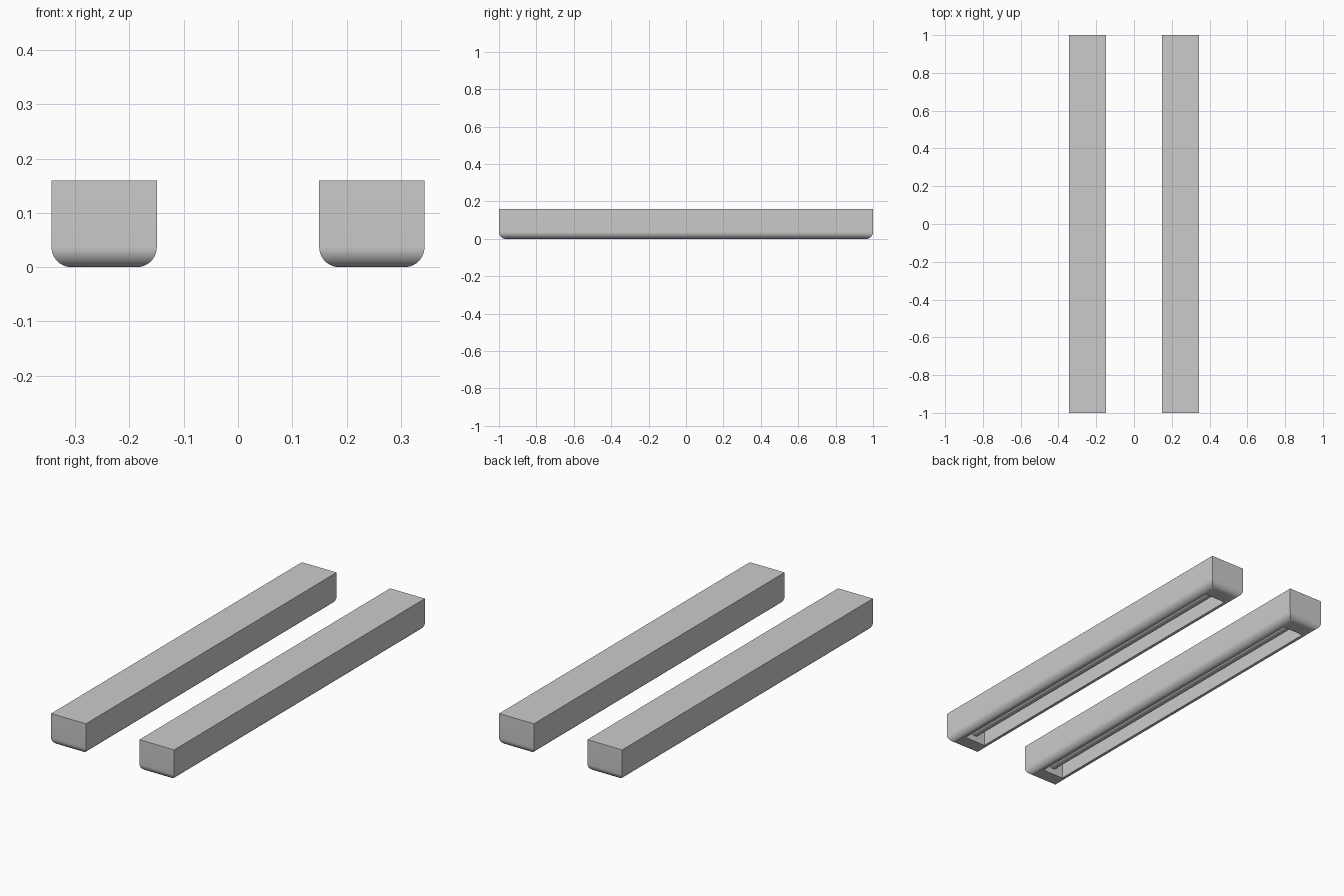
import bpy, bmesh, math

if "Cube" in bpy.data.objects:
    bpy.data.objects.remove(bpy.data.objects["Cube"])

X0, HALF_W, HALF_L, HEIGHT = 0.2465, 0.097, 1.0, 0.16
ROUND = 0.037                                # radius of the lower outer edges
RIM_X, RIM_Y, DEPTH = 0.038, 0.095, 0.12     # slot in the underside
TUBE_R, TUBE_Z = 0.027, 0.057                # tube lying in the slot
STEPS = 10


def finish(bm, name, side, z=0):
    mesh = bpy.data.meshes.new(name)
    bm.to_mesh(mesh)
    bm.free()
    ob = bpy.data.objects.new(name, mesh)
    ob.location = (side * X0, 0, z)
    bpy.context.collection.objects.link(ob)
    bpy.ops.object.select_all(action='DESELECT')
    ob.select_set(True)
    bpy.context.view_layer.objects.active = ob
    bpy.ops.object.shade_smooth_by_angle(angle=math.radians(30))
    return ob


def housing(name, side):
    # Section as (inset x, inset y, z): top, rounded lower edge, rim, slot
    section = [(0, 0, HEIGHT)]
    for i in range(STEPS + 1):
        a = math.pi / 2 * i / STEPS
        inset = ROUND * (1 - math.cos(a))
        section.append((inset, inset, ROUND * (1 - math.sin(a))))
    section += [(RIM_X, RIM_Y, 0), (RIM_X, RIM_Y, DEPTH)]

    bm = bmesh.new()
    rings = []
    for ix, iy, z in section:
        w, l = HALF_W - ix, HALF_L - iy
        rings.append([bm.verts.new((sx * w, sy * l, z))
                      for sx, sy in ((-1, -1), (1, -1), (1, 1), (-1, 1))])
    for a, b in zip(rings, rings[1:]):
        for i in range(4):
            j = (i + 1) % 4
            bm.faces.new((a[i], a[j], b[j], b[i]))
    bm.faces.new(rings[0])      # top
    bm.faces.new(rings[-1])     # slot ceiling
    bmesh.ops.recalc_face_normals(bm, faces=bm.faces[:])
    finish(bm, name, side)


def tube(name, side):
    # Cylinder along y, reaching the slot's end walls
    bm = bmesh.new()
    bmesh.ops.create_cone(bm, cap_ends=True, segments=32, radius1=TUBE_R,
                          radius2=TUBE_R, depth=2 * (HALF_L - RIM_Y))
    ob = finish(bm, name, side, TUBE_Z)
    ob.rotation_euler.x = math.pi / 2


# Two parallel housings, each with a tube in its slot
for label, side in (("left", -1), ("right", 1)):
    housing(label + "_housing", side)
    tube(label + "_tube", side)
